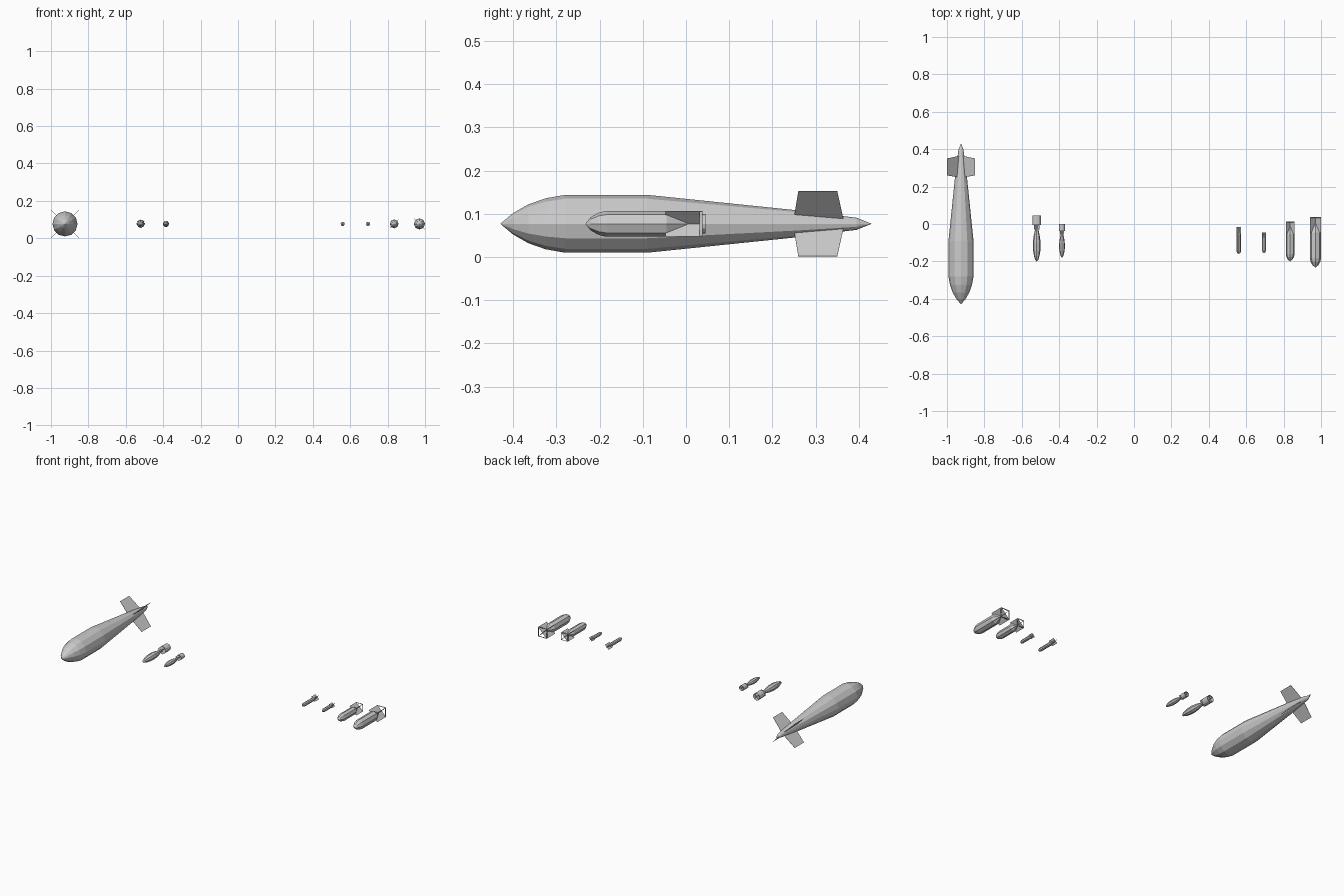
import bpy, bmesh
from math import sin, cos, pi
from mathutils import Matrix, Vector

if "Cube" in bpy.data.objects:
    bpy.data.objects.remove(bpy.data.objects["Cube"])

CZ = 0.077  # height of every bomb axis


def finish(name, bm, x):
    bmesh.ops.recalc_face_normals(bm, faces=bm.faces)
    me = bpy.data.meshes.new(name)
    bm.to_mesh(me)
    bm.free()
    ob = bpy.data.objects.new(name, me)
    ob.location = (x, 0, CZ)
    bpy.context.collection.objects.link(ob)
    return ob


def skin(bm, rings, closed=False):
    pairs = list(zip(rings, rings[1:]))
    if closed:
        pairs.append((rings[-1], rings[0]))
    for a, b in pairs:
        n = max(len(a), len(b))
        for i in range(n):
            quad = [a[i % len(a)], a[(i + 1) % len(a)],
                    b[(i + 1) % len(b)], b[i % len(b)]]
            bm.faces.new(list(dict.fromkeys(quad)))


def ring(bm, y, r, n, turn=0.0):
    if r == 0:
        return [bm.verts.new((0, y, 0))]
    return [bm.verts.new((r * cos(turn + 2 * pi * i / n), y,
                          r * sin(turn + 2 * pi * i / n))) for i in range(n)]


def lathe(name, x, profile, n):
    bm = bmesh.new()
    skin(bm, [ring(bm, y, r, n) for y, r in profile])
    return finish(name, bm, x)


def tube(name, x, y0, y1, r, wall, n, turn=0.0):
    bm = bmesh.new()
    section = [(y0, r), (y1, r), (y1, r - wall), (y0, r - wall)]
    skin(bm, [ring(bm, y, q, n, turn) for y, q in section], closed=True)
    return finish(name, bm, x)


def cross_fins(name, x, outline, t):
    """Four diagonal plates; outline is (y, distance from axis)."""
    bm = bmesh.new()
    for k in range(4):
        rot = Matrix.Rotation(pi / 4 + k * pi / 2, 3, 'Y')
        sides = [[bm.verts.new(rot @ Vector((d, y, s))) for y, d in outline]
                 for s in (-t / 2, t / 2)]
        skin(bm, sides)
        bm.faces.new(sides[0][::-1])
        bm.faces.new(sides[1])
    return finish(name, bm, x)


D = 2 ** 0.5

# Large bomb: long tapering body with four swept diagonal fins
lathe("large_bomb_body", -0.925,
      [(-0.43, 0), (-0.40, 0.025), (-0.365, 0.045), (-0.325, 0.059),
       (-0.28, 0.067), (-0.09, 0.067), (0.25, 0.032), (0.395, 0.014), (0.43, 0)], 12)
cross_fins("large_bomb_fins", -0.925,
           [(0.25, 0.02), (0.26, 0.0755 * D), (0.35, 0.0755 * D), (0.365, 0.012)], 0.0015)


# Teardrop bombs: pinched tail inside a drum
def drum_bomb(name, x, nose, s):
    def at(y):
        return nose + y * s
    lathe(name + "_body", x,
          [(at(y), r * s) for y, r in
           [(0, 0), (0.008, 0.008), (0.03, 0.015), (0.06, 0.020), (0.10, 0.021),
            (0.135, 0.0165), (0.168, 0.0095), (0.205, 0.004), (0.225, 0)]], 8)
    cross_fins(name + "_fins", x,
               [(at(0.165), 0.004 * s), (at(0.172), 0.021 * s),
                (at(0.243), 0.021 * s), (at(0.243), 0)], 0.001)
    tube(name + "_tail_drum", x, at(0.195), at(0.245), 0.0225 * s, 0.001, 12)


drum_bomb("medium_drum_bomb", -0.52, -0.20, 1.0)
drum_bomb("small_drum_bomb", -0.385, -0.18, 0.735)


# Box-tailed bombs: straight body, cone tail, fins tied by a square brace
def box_bomb(name, x, nose, s):
    def at(y):
        return nose + y * s
    lathe(name + "_body", x,
          [(at(y), r * s) for y, r in
           [(0, 0), (0.012, 0.015), (0.031, 0.026), (0.050, 0.030),
            (0.188, 0.030), (0.236, 0.003), (0.24, 0)]], 8)
    tip = 0.0295 * D * s
    cross_fins(name + "_fins", x,
               [(at(0.186), 0), (at(0.186), tip), (at(0.271), tip), (at(0.271), 0)], 0.001)
    tube(name + "_tail_brace", x, at(0.264), at(0.271), tip, 0.0012, 4, pi / 4)


box_bomb("large_box_bomb", 0.970, -0.233, 1.0)
box_bomb("medium_box_bomb", 0.835, -0.20, 0.785)


# Slim bombs: thin stick bodies with small fins
def slim_bomb(name, x, nose, length, r, tail, half):
    end = nose + length
    lathe(name + "_body", x,
          [(nose, 0), (nose + 0.003, r * 0.6), (nose + 0.012, r),
           (end - tail, r), (end - tail * 0.5, r * 0.5), (end - 0.004, r * 0.4),
           (end - 0.004, 0)], 8)
    cross_fins(name + "_fins", x,
               [(end - tail, 0), (end - tail, half * D), (end, half * D), (end, 0)], 0.001)


slim_bomb("long_slim_bomb", 0.56, -0.16, 0.145, 0.011, 0.042, 0.0125)
slim_bomb("short_slim_bomb", 0.695, -0.155, 0.11, 0.0105, 0.032, 0.0095)
